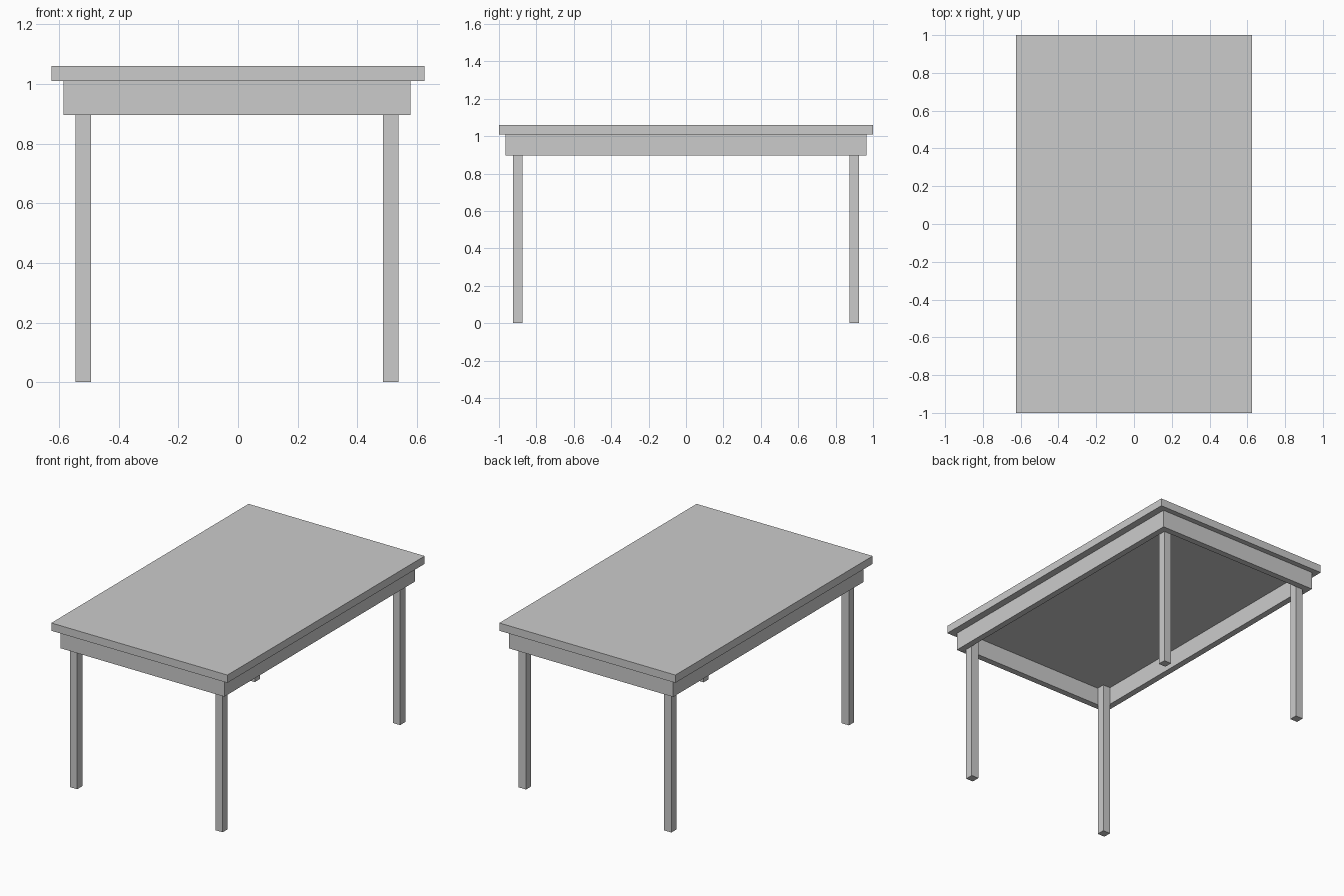
import bpy

if "Cube" in bpy.data.objects:
    bpy.data.objects.remove(bpy.data.objects["Cube"])


def box(name, x0, x1, y0, y1, z0, z1):
    """Axis-aligned box from its limits."""
    bpy.ops.mesh.primitive_cube_add(
        size=1, location=((x0 + x1) / 2, (y0 + y1) / 2, (z0 + z1) / 2))
    ob = bpy.context.object
    ob.name = name
    ob.scale = (x1 - x0, y1 - y0, z1 - z0)
    bpy.ops.object.transform_apply(location=False, rotation=False, scale=True)
    return ob


TOP_Z, UNDER_Z, APRON_Z = 1.06, 1.01, 0.896
CX = -0.003               # the frame sits slightly off centre
AX, AY = 0.582, 0.966     # apron outer half sizes
T = 0.04                  # apron board thickness
LEG = 0.052

# Tabletop
box("tabletop", -0.625, 0.625, -1, 1, UNDER_Z, TOP_Z)

# Apron boards: long sides run full length, short ends fit between them
for side, s in (("left", -1), ("right", 1)):
    xs = sorted((CX + s * AX, CX + s * (AX - T)))
    box(side + "_apron", *xs, -AY, AY, APRON_Z, UNDER_Z)
for end, s in (("front", -1), ("back", 1)):
    ys = sorted((s * AY, s * (AY - T)))
    box(end + "_apron", CX - AX + T, CX + AX - T, *ys, APRON_Z, UNDER_Z)

# Legs tucked into the inner corners of the apron
for end, sy in (("front", -1), ("back", 1)):
    for side, sx in (("left", -1), ("right", 1)):
        xs = sorted((CX + sx * (AX - T), CX + sx * (AX - T - LEG)))
        ys = sorted((sy * (AY - T), sy * (AY - T - LEG)))
        box(f"{end}_{side}_leg", *xs, *ys, 0, UNDER_Z)
